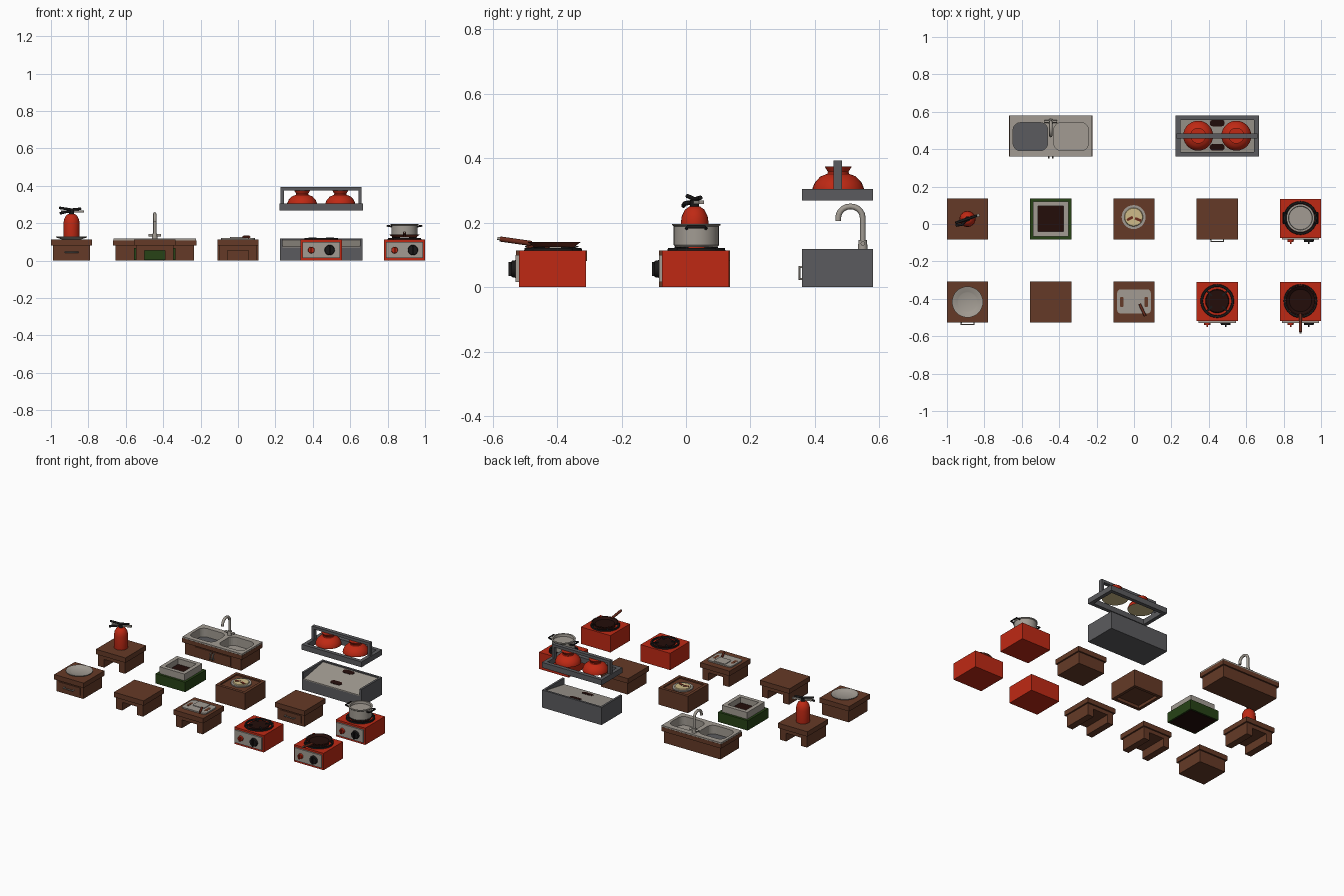
import bpy, bmesh, math
from mathutils import Matrix, Vector

if "Cube" in bpy.data.objects:
    bpy.data.objects.remove(bpy.data.objects["Cube"])


def mat(name, r, g, b):
    m = bpy.data.materials.new(name)
    m.diffuse_color = (r, g, b, 1)
    m.use_nodes = True
    m.node_tree.nodes["Principled BSDF"].inputs["Base Color"].default_value = m.diffuse_color
    return m


WOOD = mat("brown wood", .13, .042, .02)
RED = mat("red enamel", .52, .022, .007)
STEEL = mat("light steel", .36, .33, .29)
GREY = mat("dark grey", .105, .105, .112)
DARK = mat("dark brown", .017, .004, .003)
BLACK = mat("black", .010, .009, .009)
GREEN = mat("dark green", .02, .055, .008)
CREAM = mat("cream", .62, .5, .25)
RUST = mat("rust brown", .15, .025, .012)


def finish(name, bm, m, smooth=False):
    bmesh.ops.recalc_face_normals(bm, faces=bm.faces)
    me = bpy.data.meshes.new(name)
    bm.to_mesh(me)
    bm.free()
    me.materials.append(m)
    o = bpy.data.objects.new(name, me)
    bpy.context.collection.objects.link(o)
    if smooth:
        bpy.ops.object.select_all(action='DESELECT')
        o.select_set(True)
        bpy.context.view_layer.objects.active = o
        bpy.ops.object.shade_smooth_by_angle(angle=math.radians(35))
    return o


def box(name, x, y, z0, z1, sx, sy, m, rot=0):
    bm = bmesh.new()
    M = (Matrix.Translation((x, y, (z0 + z1) / 2)) @ Matrix.Rotation(rot, 4, 'Z')
         @ Matrix.Diagonal((sx, sy, z1 - z0, 1)))
    bmesh.ops.create_cube(bm, size=1, matrix=M)
    return finish(name, bm, m)


def prism(name, pts, depth, m):
    """Extrude a closed 3D outline along a vector."""
    bm = bmesh.new()
    f = bm.faces.new([bm.verts.new(p) for p in pts])
    r = bmesh.ops.extrude_face_region(bm, geom=[f])
    bmesh.ops.translate(bm, vec=Vector(depth), verts=[v for v in r['geom'] if isinstance(v, bmesh.types.BMVert)])
    return finish(name, bm, m)


def slab(name, x, y, z0, z1, sx, sy, r, m):
    """Box with rounded vertical edges."""
    pts = []
    for k, (i, j) in enumerate([(1, 1), (-1, 1), (-1, -1), (1, -1)]):
        for s in range(6):
            a = math.pi / 2 * (k + s / 5)
            pts.append((x + i * (sx / 2 - r) + r * math.cos(a), y + j * (sy / 2 - r) + r * math.sin(a), z0))
    return prism(name, pts, (0, 0, z1 - z0), m)


def lathe(name, x, y, prof, m, seg=28, turn=None):
    """Revolve (radius, height) points; turn tips the axis."""
    bm = bmesh.new()
    vs = [bm.verts.new((r, 0, z)) for r, z in prof]
    es = [bm.edges.new(p) for p in zip(vs, vs[1:])]
    bmesh.ops.spin(bm, geom=vs + es, cent=(0, 0, 0), axis=(0, 0, 1), angle=2 * math.pi, steps=seg)
    bmesh.ops.remove_doubles(bm, verts=bm.verts, dist=1e-5)
    if turn:
        bm.transform(turn)
    else:
        bm.transform(Matrix.Translation((x, y, 0)))
    return finish(name, bm, m, True)


def tube(name, pts, r, m):
    c = bpy.data.curves.new(name, 'CURVE')
    c.dimensions = '3D'
    c.bevel_depth, c.bevel_resolution, c.use_fill_caps = r, 2, True
    s = c.splines.new('POLY')
    s.points.add(len(pts) - 1)
    for p, q in zip(s.points, pts):
        p.co = (*q, 1)
    c.materials.append(m)
    o = bpy.data.objects.new(name, c)
    bpy.context.collection.objects.link(o)
    return o


def cut(o, cutter):
    mod = o.modifiers.new("cut", 'BOOLEAN')
    mod.operation, mod.solver, mod.object = 'DIFFERENCE', 'EXACT', cutter
    mod.material_mode = 'TRANSFER'
    bpy.context.view_layer.objects.active = o
    bpy.ops.object.modifier_apply(modifier=mod.name)


X = [-.89, -.445, 0, .445, .89]
YM, YF, YB = .027, -.417, .47   # middle, front and back rows
T = .113                        # worktop height


def worktop(x, y):
    box("worktop", x, y, .08, T, .22, .22, WOOD)


def table(x, y):
    worktop(x, y)
    box("table_apron", x, y, .055, .08, .2, .2, WOOD)
    for s in (-1, 1):
        box("table_leg", x + s * .0775, y, 0, .055, .045, .2, WOOD)


def drawer_counter(x, y):
    worktop(x, y)
    box("counter_body", x, y, 0, .08, .2, .2, WOOD)
    box("drawer_front", x, y - .102, .018, .07, .16, .006, WOOD)
    tube("drawer_handle", [(x - .034, y - .1, .045), (x - .034, y - .12, .045),
                           (x + .034, y - .12, .045), (x + .034, y - .1, .045)], .004, STEEL)


def stove(x, y):
    box("stove_body", x, y + .003, 0, T, .22, .208, RED)
    box("stove_panel", x, y - .105, .015, .1, .2, .012, STEEL)
    for dx, r, m in ((-.053, .018, RED), (.045, .028, BLACK)):
        M = Matrix.Translation((x + dx, y - .108, .056)) @ Matrix.Rotation(math.pi / 2, 4, 'X')
        lathe("stove_knob", 0, 0, [(0, 0), (r, 0), (r * .9, .016), (0, .016)], m, 20, M)
        box("knob_grip", x + dx, y - .126, .056 - r * .8, .056 + r * .8, .008, .014, m)
    lathe("burner_plate", x, y + .005, [(0, T), (.064, T), (.06, T + .006), (0, T + .006)], DARK)
    lathe("burner_ring", x, y + .005, [(.076, T), (.09, T), (.088, T + .008), (.078, T + .008), (.076, T)], BLACK)
    for k in range(4):
        a = math.pi / 4 + k * math.pi / 2
        box("pan_support", x + .065 * math.cos(a), y + .005 + .065 * math.sin(a), T, T + .011, .05, .01, BLACK, a)


for p in [(X[0], YM), (X[1], YF), (X[2], YF)]:
    table(*p)
for p in [(X[3], YM), (X[0], YF)]:
    drawer_counter(*p)
for p in [(X[4], YM), (X[3], YF), (X[4], YF)]:
    stove(*p)

# Plate
lathe("plate", X[0], YF, [(0, T), (.05, T), (.083, .124), (.083, .128), (.055, .12), (.05, .118), (0, .118)], STEEL, 32)

# Fire extinguisher
x, y = X[0], YM
lathe("extinguisher_tank", x, y, [(0, T), (.042, T), (.043, .12), (.043, .2), (.04, .22), (.03, .24),
                                  (.016, .25), (0, .251)], RED)
lathe("extinguisher_neck", x, y, [(0, .248), (.014, .248), (.014, .27), (0, .27)], BLACK, 16)
tube("extinguisher_lever", [(x - .065, y - .022, .282), (x, y, .272), (x + .05, y + .018, .277)], .007, BLACK)
box("extinguisher_grip", x + .005, y + .002, .257, .268, .125, .016, STEEL, .32)
tube("extinguisher_nozzle", [(x, y, .262), (x - .03, y - .03, .26), (x - .062, y - .035, .252)], .007, BLACK)

# Waste bin: green base, steel collar, dark pit
x, y = X[1], YM
box("bin_base", x, y, .002, .068, .22, .22, GREEN)
box("bin_underside", x, y, 0, .003, .2, .2, DARK)
box("bin_floor", x, y, .068, .075, .15, .15, DARK)
for s in (-1, 1):
    box("bin_collar_side", x + s * .081, y, .068, T, .026, .188, STEEL)
    box("bin_collar_end", x, y + s * .081, .068, T, .136, .026, STEEL)

# Ingredient crate with a round food plaque
x, y = X[2], YM
box("crate_core", x, y, .02, .105, .19, .19, WOOD)
for s in (-1, 1):
    box("crate_side", x + s * .1, y, 0, T, .02, .22, WOOD)
    box("crate_end", x, y + s * .1, 0, T, .18, .02, WOOD)
lathe("crate_plaque", x - .002, y + .01, [(0, .105), (.064, .105), (.064, .112), (0, .112)], STEEL)
lathe("food_disc", x - .002, y + .01, [(0, .112), (.05, .112), (.047, .117), (0, .117)], CREAM)
for dx, dy, a in ((-.022, .002, .5), (.022, -.003, -.4)):
    box("food_topping", x + dx, y + dy, .117, .12, .035, .014, RUST, a)

# Chopping board with slots and a cleaver
x, y = X[2], YF
slab("chopping_board", x, y + .003, T, .121, .18, .13, .02, STEEL)
for s in (-1, 1):
    slab("board_slot", x + s * .066, y, .121, .1215, .02, .055, .009, WOOD)
slab("cleaver_blade", x, y + .028, .121, .125, .085, .07, .006, STEEL)
tube("cleaver_handle", [(x + .03, y - .01, .126), (x + .06, y - .075, .126)], .007, RUST)

# Cooking pot, open on top
x, y = X[4], YM + .005
lathe("pot", x, y, [(0, .124), (.065, .124), (.07, .13), (.07, .188), (.075, .192), (.075, .196), (.064, .196),
                    (.062, .18), (0, .18)], STEEL, 32)
for s in (-1, 1):
    tube("pot_handle", [(x + s * .068, y - .03, .182), (x + s * .092, y - .027, .186),
                        (x + s * .092, y + .027, .186), (x + s * .068, y + .03, .182)], .005, BLACK)

# Frying pan
x, y = X[4], YF + .008
lathe("pan_outer", x, y, [(0, .124), (.062, .124), (.082, .139), (.079, .14)], RUST, 32)
lathe("pan_inner", x, y, [(.0815, .1395), (.076, .14), (.06, .128), (0, .128)], DARK, 32)
tube("pan_handle", [(x, y - .07, .135), (x, y - .168, .149)], .008, RUST)
tube("pan_handle_ring", [(x, y - .16, .149), (x, y - .176, .151)], .005, STEEL)

# Double sink
x, y = X[1], YB
parts = [box("sink_cabinet", x, y, 0, .08, .42, .2, WOOD),
         box("sink_worktop", x, y, .08, .108, .445, .22, WOOD),
         box("sink_top", x, y, .108, .118, .443, .218, STEEL)]
for s in (-1, 1):
    c = slab("basin_cutter", x + s * .109, y - .003, .055, .2, .185, .15, .04, STEEL)
    for o in parts:
        cut(o, c)
    bpy.data.objects.remove(c)
    slab("basin_floor", x + s * .109, y - .003, .052, .06, .187, .152, .04, GREY if s < 0 else STEEL)
    box("cabinet_door", x + s * .07, y - .102, .01, .072, .13, .006, WOOD)
    tube("door_handle", [(x + s * .01, y - .1, .025), (x + s * .01, y - .118, .025),
                         (x + s * .01, y - .118, .062), (x + s * .01, y - .1, .062)], .004, STEEL)
    tube("tap_knob", [(x, y + .078, .135), (x + s * .034, y + .078, .135)], .007, STEEL)
lathe("tap_base", x, y + .078, [(0, .118), (.015, .118), (.013, .146), (0, .146)], STEEL, 16)
arc = [(x, y + .04 + .038 * math.cos(a * math.pi / 10), .215 + .035 * math.sin(a * math.pi / 10)) for a in range(11)]
tube("tap_spout", [(x, y + .078, .13)] + arc + [(x, y + .002, .205)], .009, STEEL)

# Serving hatch: walls around a sloping steel tray
x, y = X[3], YB
for s in (-1, 1):
    box("hatch_side", x + s * .2145, y, 0, .118, .014, .22, GREY)
box("hatch_back", x, y + .103, 0, .118, .415, .014, GREY)
prism("hatch_body", [(x - .2075, y - .11, 0), (x - .2075, y + .096, 0), (x - .2075, y + .096, .105),
                     (x - .2075, y - .11, .07)], (.415, 0, 0), GREY)
prism("hatch_tray", [(x - .2075, y - .11, .07), (x - .2075, y + .096, .105), (x - .2075, y + .096, .111),
                     (x - .2075, y - .11, .076)], (.415, 0, 0), STEEL)
for dy, z in ((-.06, .085), (.07, .107)):
    o = slab("tray_mark", 0, 0, 0, .002, .08, .035, .017, DARK)
    o.location = (x, y + dy, z)
    o.rotation_euler = (math.atan(.17), 0, 0)

# Heat lamp rack
for s in (-1, 1):
    box("rack_rail", x, y + s * .0975, .268, .304, .445, .025, GREY)
    box("rack_end", x + s * .21, y, .268, .304, .025, .17, GREY)
    box("rack_post", x + s * .2075, y, .304, .39, .018, .026, GREY)
    lx = x + s * .102
    lathe("lamp_shade", lx, y + .002, [(.08, .298), (.08, .306), (.072, .325), (.055, .343), (.034, .351),
                                       (.032, .357), (.042, .374), (0, .374)], RED)
    lathe("lamp_glow", lx, y + .002, [(0, .298), (.08, .298)], CREAM)
    box("lamp_stem", lx, y, .37, .38, .02, .02, GREY)
box("rack_top_bar", x, y, .374, .392, .433, .026, GREY)
